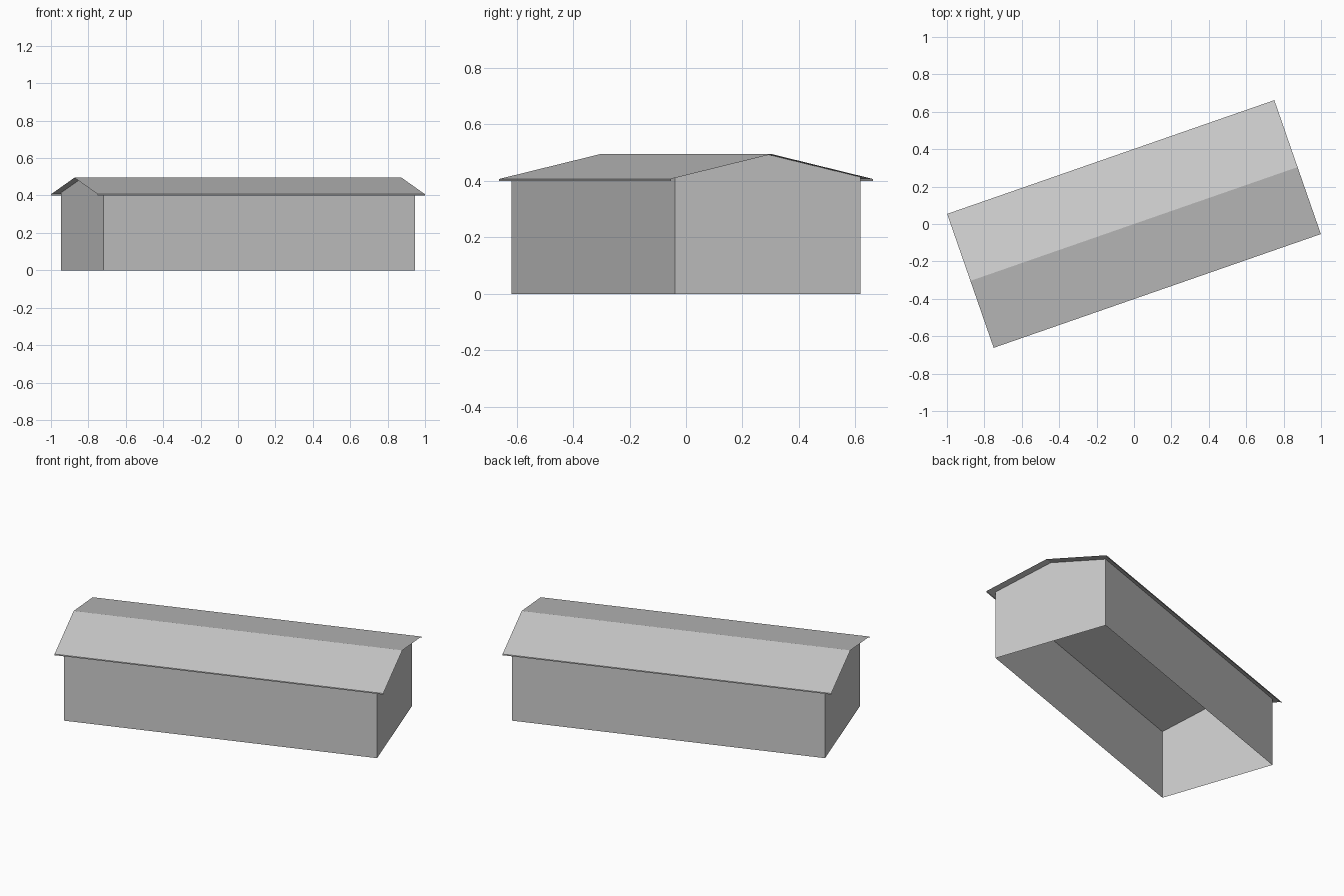
import bpy
from math import radians
from mathutils import Matrix

cube = bpy.data.objects.get("Cube")
if cube:
    bpy.data.objects.remove(cube, do_unlink=True)

# One plain grey for the whole building
grey = bpy.data.materials.new("plain grey")
grey.use_nodes = True
grey.diffuse_color = (0.6, 0.6, 0.6, 1)
grey.node_tree.nodes["Principled BSDF"].inputs["Base Color"].default_value = (0.6, 0.6, 0.6, 1)

TURN = Matrix.Rotation(radians(19.17), 4, 'Z')
WALL_X, WALL_Y, WALL_Z = 0.882, 0.347, 0.414
ROOF_X, ROOF_Y = 0.926, 0.379
EAVE_BOTTOM, EAVE_TOP, RIDGE = 0.40, 0.407, 0.495


def add_part(name, verts, faces):
    mesh = bpy.data.meshes.new(name)
    mesh.from_pydata(verts, [], faces)
    mesh.materials.append(grey)
    mesh.transform(TURN)
    obj = bpy.data.objects.new(name, mesh)
    bpy.context.collection.objects.link(obj)
    return obj


# Walls: open shell without floor or ceiling
corners = [(-WALL_X, -WALL_Y), (WALL_X, -WALL_Y), (WALL_X, WALL_Y), (-WALL_X, WALL_Y)]
add_part("walls",
         [(x, y, z) for z in (0, WALL_Z) for x, y in corners],
         [(i, (i + 1) % 4, (i + 1) % 4 + 4, i + 4) for i in range(4)])

# Gable triangles above the end walls
for name, side in (("right_gable", -1), ("left_gable", 1)):
    add_part(name,
             [(side * WALL_X, -side * WALL_Y, WALL_Z),
              (side * WALL_X, side * WALL_Y, WALL_Z),
              (side * WALL_X, 0, RIDGE - 0.001)],
             [(0, 1, 2)])

# Roof: thin folded sheet with a short drop along both eaves
profile = [(-ROOF_Y, EAVE_BOTTOM), (-ROOF_Y, EAVE_TOP), (0, RIDGE),
           (ROOF_Y, EAVE_TOP), (ROOF_Y, EAVE_BOTTOM)]
n = len(profile)
add_part("roof",
         [(x, y, z) for x in (-ROOF_X, ROOF_X) for y, z in profile],
         [(i, i + n, i + n + 1, i + 1) for i in range(n - 1)])
